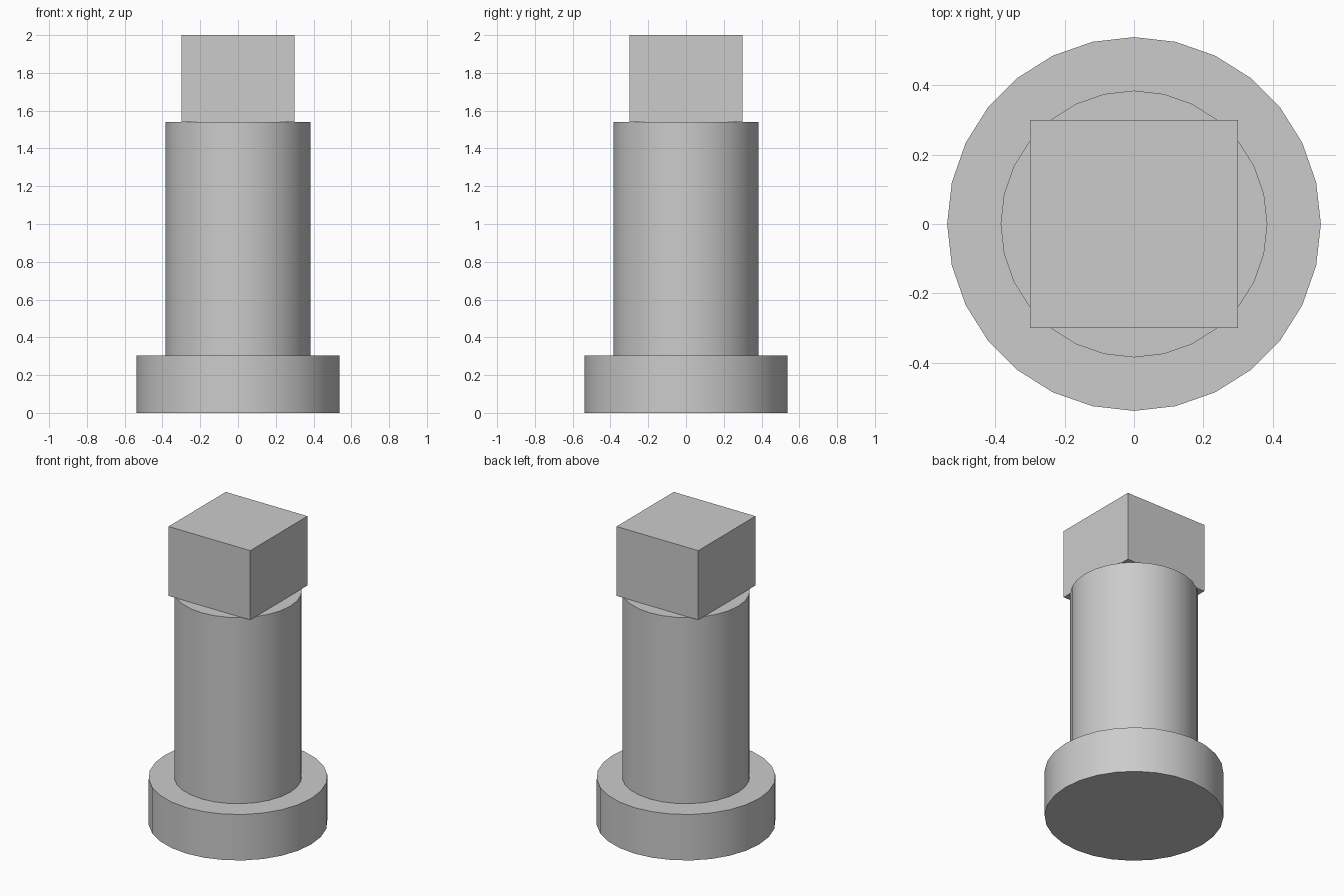
import bpy
import math

cube = bpy.data.objects.get("Cube")
if cube:
    bpy.data.objects.remove(cube, do_unlink=True)

# Single plain grey
GREY = (0.6, 0.6, 0.6, 1.0)
grey = bpy.data.materials.new("plain grey")
grey.use_nodes = True
grey.diffuse_color = GREY
grey.node_tree.nodes["Principled BSDF"].inputs["Base Color"].default_value = GREY

SIDES = 28
BASE_TOP, SHAFT_TOP, HEAD_TOP = 0.305, 1.54, 2.0


def finish(name):
    obj = bpy.context.object
    obj.name = obj.data.name = name
    obj.data.materials.append(grey)
    return obj


def add_cylinder(name, radius, bottom, top):
    bpy.ops.mesh.primitive_cylinder_add(
        vertices=SIDES, radius=radius, depth=top - bottom,
        location=(0, 0, (bottom + top) / 2))
    finish(name)
    bpy.ops.object.shade_smooth_by_angle(angle=math.radians(30))


# Round flange and shaft
add_cylinder("base_flange", 0.538, 0, BASE_TOP)
add_cylinder("shaft", 0.384, BASE_TOP, SHAFT_TOP)

# Square head, its corners overhanging the shaft
bpy.ops.mesh.primitive_cube_add(size=1, location=(0, 0, (SHAFT_TOP + HEAD_TOP) / 2))
head = finish("square_head")
head.scale = (0.6, 0.6, HEAD_TOP - SHAFT_TOP)
bpy.ops.object.transform_apply(location=False, rotation=False, scale=True)
